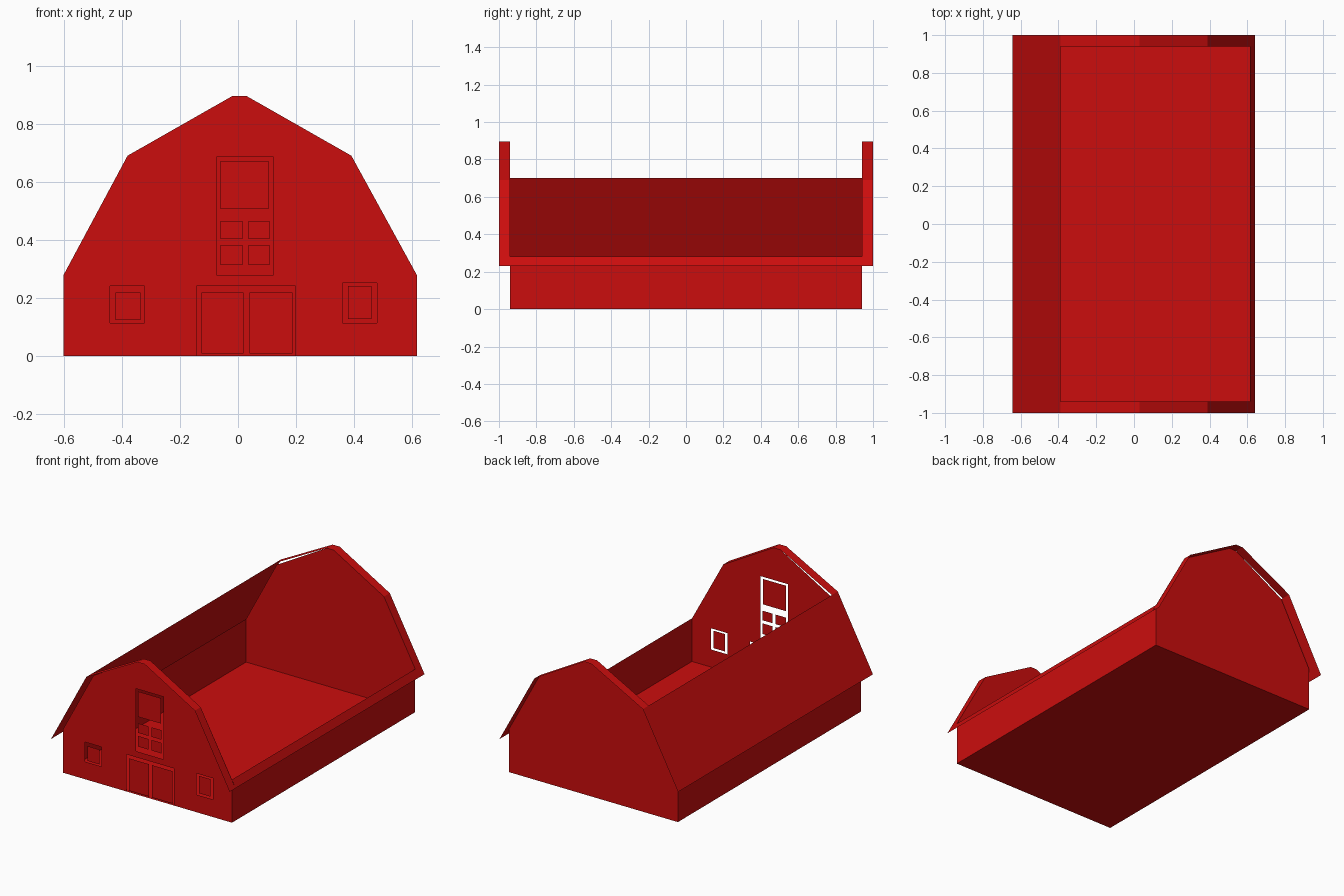
import bpy, bmesh

if "Cube" in bpy.data.objects:
    bpy.data.objects.remove(bpy.data.objects["Cube"])

red = bpy.data.materials.new("barn_red")
red.diffuse_color = (0.6, 0.004, 0.004, 1)
red.use_nodes = True
red.node_tree.nodes["Principled BSDF"].inputs["Base Color"].default_value = red.diffuse_color


def finish(name, bm):
    mesh = bpy.data.meshes.new(name)
    bm.to_mesh(mesh)
    bm.free()
    mesh.materials.append(red)
    ob = bpy.data.objects.new(name, mesh)
    bpy.context.collection.objects.link(ob)
    return ob


def strip(name, profile, y0, y1):
    """Sweep an open x-z profile along y as a thin sheet."""
    bm = bmesh.new()
    rows = [[bm.verts.new((x, y, z)) for x, z in profile] for y in (y0, y1)]
    for i in range(len(profile) - 1):
        bm.faces.new((rows[0][i], rows[0][i + 1], rows[1][i + 1], rows[1][i]))
    return finish(name, bm)


def rect(x0, x1, z0, z1):
    return [(x0, z0), (x1, z0), (x1, z1), (x0, z1)]


def sheet(name, outline, y, holes=()):
    """Flat upright sheet with optional openings."""
    bm = bmesh.new()
    for loop in [outline, *holes]:
        vs = [bm.verts.new((x, y, z)) for x, z in loop]
        for a, b in zip(vs, vs[1:] + vs[:1]):
            bm.edges.new((a, b))
    bmesh.ops.triangle_fill(bm, edges=bm.edges[:], use_beauty=True,
                            normal=(0, -1 if y < 0 else 1, 0))
    return finish(name, bm)


L, R, D = -0.6, 0.615, 0.94
gable = [(R, 0), (R, 0.28), (0.39, 0.69), (0.03, 0.895),
         (-0.02, 0.895), (-0.38, 0.69), (L, 0.28), (L, 0)]

# Gable ends: plain back, front with open frames around floating panes
sheet("back_gable", gable, D)
door_notch = [(-0.143, 0), (-0.143, 0.241), (0.198, 0.241), (0.198, 0)]
sheet("front_gable", gable + door_notch, -D, [
    rect(-0.074, 0.122, 0.28, 0.686),
    rect(-0.44, -0.322, 0.114, 0.241),
    rect(0.36, 0.478, 0.114, 0.252)])

panes = {
    "left_door": (-0.126, 0.019, 0.01, 0.22),
    "right_door": (0.04, 0.188, 0.01, 0.22),
    "left_window": (-0.422, -0.336, 0.124, 0.22),
    "right_window": (0.378, 0.46, 0.128, 0.241),
    "loft_hatch": (-0.06, 0.105, 0.507, 0.672),
}
for i, (x0, x1) in enumerate([(-0.06, 0.015), (0.036, 0.108)]):
    for j, (z0, z1) in enumerate([(0.314, 0.383), (0.403, 0.465)]):
        panes[f"loft_pane_{i}_{j}"] = (x0, x1, z0, z1)
for name, box in panes.items():
    sheet(name, rect(*box), -D)

# Side walls and floor as one open trough
strip("walls_and_floor", [(L, 0.28), (L, 0), (R, 0), (R, 0.28)], -D, D)

# Roof overhang at both ends, following the gambrel line
roof = [(-0.643, 0.23), (-0.39, 0.70), (-0.02, 0.895),
        (0.03, 0.895), (0.39, 0.69), (0.64, 0.23)]
strip("front_overhang", roof, -1, -D)
strip("back_overhang", roof, D, 1)

# Left lower roof slope and right eave
strip("left_roof_slope", roof[:2], -D, D)
strip("right_eave", [(R, 0.28), roof[-1]], -D, D)
